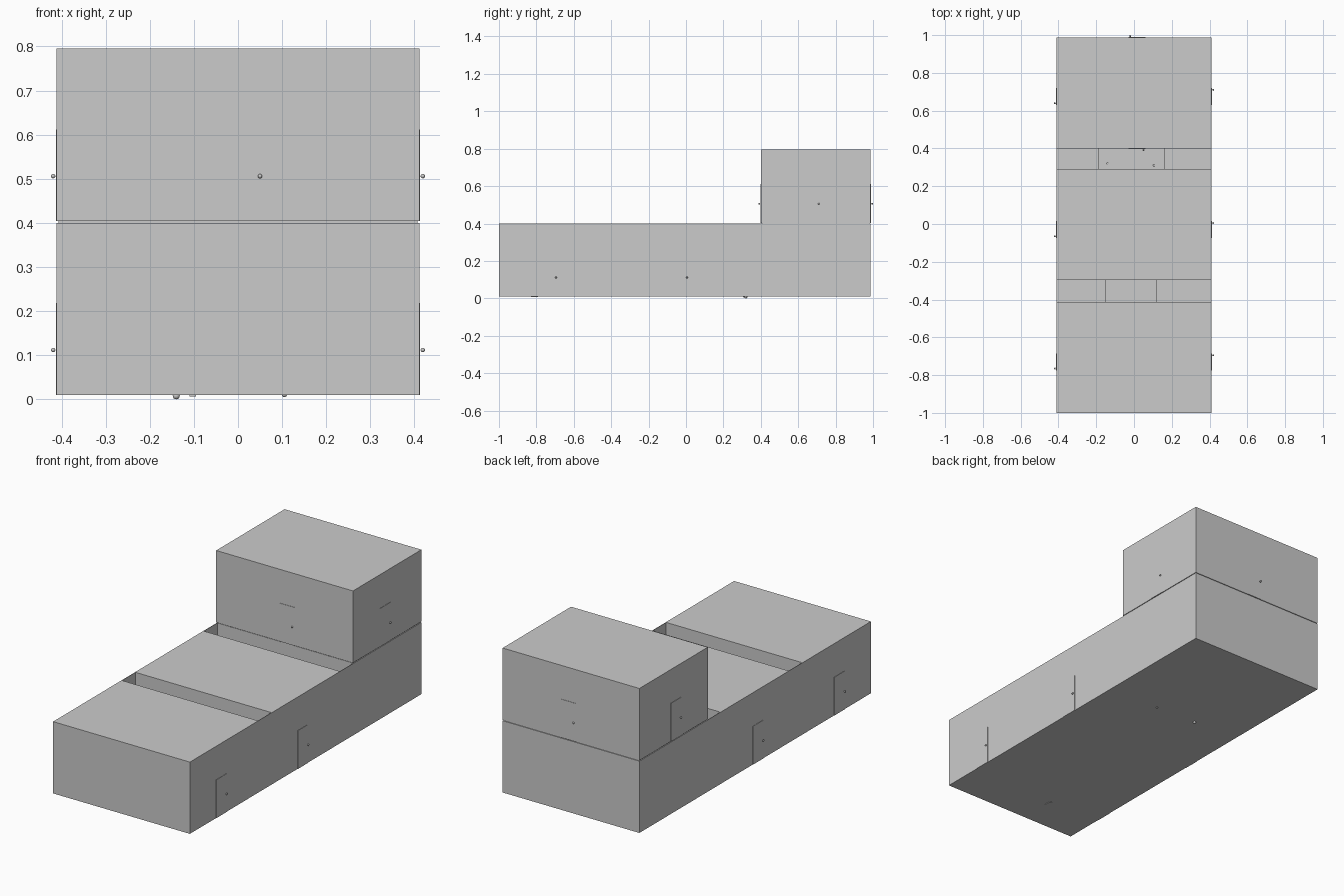
import bpy
from math import pi
from mathutils import Matrix, Vector

default = bpy.data.objects.get("Cube")
if default:
    bpy.data.objects.remove(default, do_unlink=True)


def box(name, low, high):
    """Box spanning two opposite corners."""
    low, high = Vector(low), Vector(high)
    bpy.ops.mesh.primitive_cube_add(size=1)
    ob = bpy.context.object
    ob.name = name
    ob.data.transform(Matrix.Translation((low + high) / 2) @ Matrix.Diagonal((*(high - low), 1)))
    return ob


def ball(name, centre, radius):
    bpy.ops.mesh.primitive_uv_sphere_add(segments=12, ring_count=8, radius=radius, location=centre)
    ob = bpy.context.object
    ob.name = name
    bpy.ops.object.shade_smooth()
    return ob


def door(name, centre, turn):
    """Thin door leaf facing -y with a knob, turned about z and set on a wall."""
    place = Matrix.Translation(centre) @ Matrix.Rotation(turn, 4, 'Z')
    leaf = box(name, (-W / 2, -0.002, 0), (W / 2, 0.002, 0.208))
    leaf.data.transform(place)
    ball(name + "_knob", place @ Vector((0.035, -0.008, 0.102)), 0.005)


W = 0.09          # door width
HALF = 0.411      # half width of the building
BACK = 0.987
BASE, DECK, TOP = 0.01, 0.40, 0.795

# Lower storey with two open courts
lower = box("lower_storey", (-HALF, -1, BASE), (HALF, BACK, DECK))
courts = [("front_court", -0.413, -0.297, -0.15, 0.12),
          ("rear_court", 0.29, 0.405, -0.19, 0.16)]
for name, y0, y1, xa, xb in courts:
    cutter = box(name + "_cutter", (-HALF + 0.003, y0, BASE + 0.004), (HALF - 0.003, y1, 0.5))
    cutter.hide_render = True
    cutter.hide_set(True)
    mod = lower.modifiers.new(name, 'BOOLEAN')
    mod.object = cutter
    mod.solver = 'EXACT'
    bpy.context.view_layer.objects.active = lower
    bpy.ops.object.modifier_apply(modifier=mod.name)
    bpy.data.objects.remove(cutter, do_unlink=True)
    # Low partitions crossing the court
    for i, x in enumerate((xa, xb)):
        box(f"{name}_partition_{i + 1}", (x - 0.001, y0, BASE), (x + 0.001, y1, 0.2))

# Upper storey, resting on a slightly recessed joint
box("upper_storey", (-HALF, 0.40, DECK + 0.004), (HALF, BACK, TOP))
box("storey_joint", (-HALF + 0.004, 0.407, DECK - 0.002), (HALF - 0.004, BACK - 0.004, DECK + 0.006))

# Doors on the long sides
for label, y, z in (("front", -0.73, BASE), ("middle", -0.03, BASE), ("upper", 0.675, DECK + 0.004)):
    door(f"left_{label}_door", (HALF, y, z), pi / 2)
    door(f"right_{label}_door", (-HALF, y, z), -pi / 2)

# Doors on the ends of the upper storey
door("upper_front_door", (0.015, 0.40, DECK + 0.004), 0)
door("upper_back_door", (0.015, BACK, DECK + 0.004), pi)

# Small fittings under the floor
ball("underside_knob_left", (0.105, 0.31, 0.011), 0.006)
ball("underside_knob_right", (-0.14, 0.32, 0.008), 0.008)
box("underside_plate", (-0.11, -0.83, 0.007), (-0.095, -0.79, 0.012))
